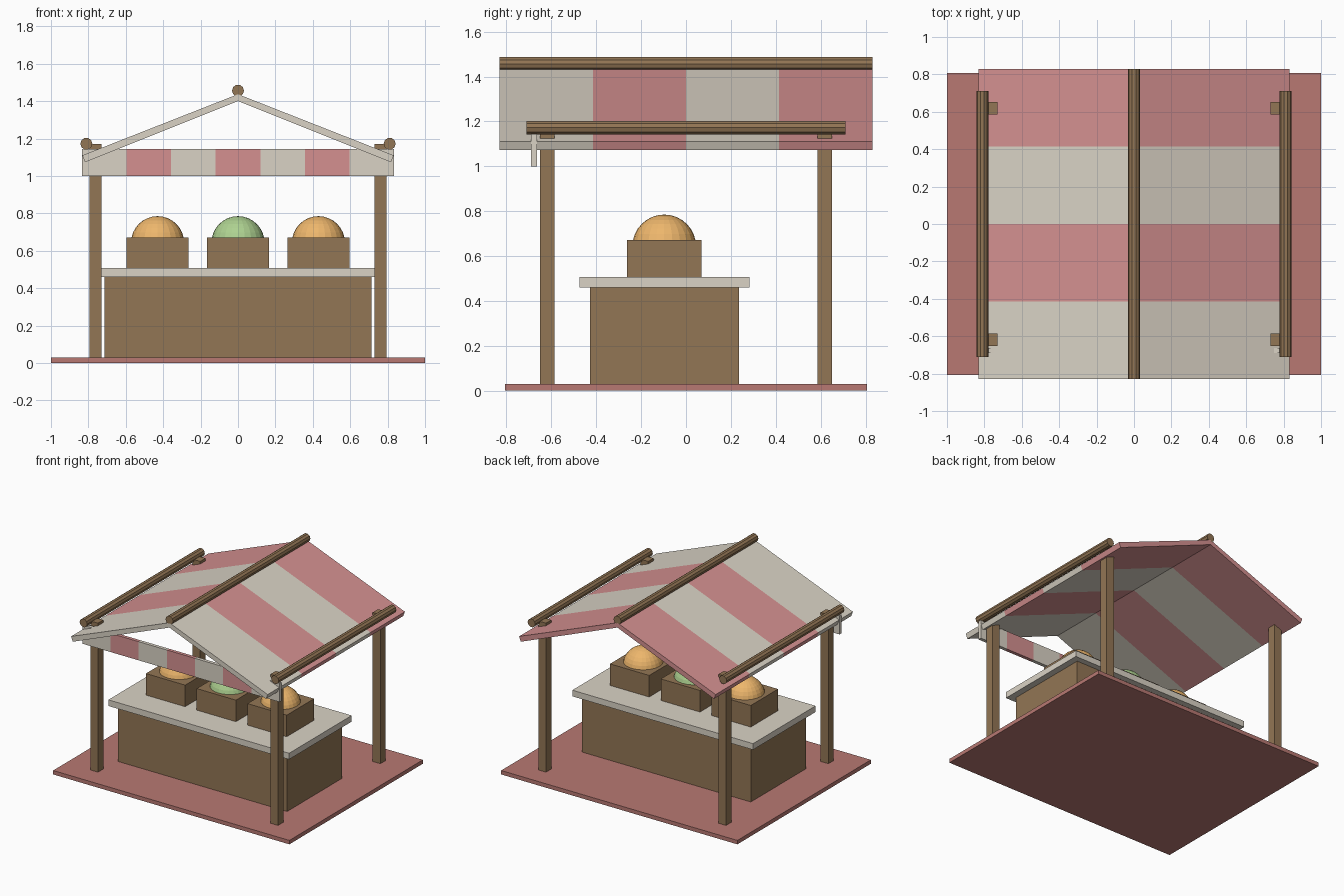
import bpy, bmesh, math

if "Cube" in bpy.data.objects:
    bpy.data.objects.remove(bpy.data.objects["Cube"])


def material(name, rgb):
    m = bpy.data.materials.new(name)
    m.diffuse_color = (*rgb, 1)
    m.use_nodes = True
    m.node_tree.nodes["Principled BSDF"].inputs["Base Color"].default_value = m.diffuse_color
    return m


WOOD = material("wood", (0.29, 0.18, 0.09))
CREAM = material("cream", (0.70, 0.65, 0.56))
PINK = material("pink", (0.66, 0.28, 0.28))
RED = material("floor_red", (0.48, 0.19, 0.17))
ORANGE = material("orange", (0.85, 0.47, 0.15))
GREEN = material("green", (0.42, 0.64, 0.28))


def finish(name, bm, mats):
    me = bpy.data.meshes.new(name)
    bmesh.ops.recalc_face_normals(bm, faces=bm.faces)
    bm.to_mesh(me)
    bm.free()
    for m in mats:
        me.materials.append(m)
    ob = bpy.data.objects.new(name, me)
    bpy.context.collection.objects.link(ob)
    return ob


def box(name, x, y, z, mat):
    bm = bmesh.new()
    bmesh.ops.create_cube(bm, size=1)
    for v in bm.verts:
        for i, (lo, hi) in enumerate((x, y, z)):
            v.co[i] = lo if v.co[i] < 0 else hi
    return finish(name, bm, [mat])


def extrude_y(name, profile, y0, y1, mat):
    bm = bmesh.new()
    face = bm.faces.new([bm.verts.new((x, y0, z)) for x, z in profile])
    new = bmesh.ops.extrude_face_region(bm, geom=[face], use_keep_orig=True)["geom"]
    for v in new:
        if isinstance(v, bmesh.types.BMVert):
            v.co.y = y1
    return finish(name, bm, [mat])


def pole(name, x, z, half, r=0.032, sides=10):
    pts = [(x + r * math.cos(2 * math.pi * i / sides),
            z + r * math.sin(2 * math.pi * i / sides)) for i in range(sides)]
    return extrude_y(name, pts, -half, half, WOOD)


# floor and counter
box("floor", (-1, 1), (-0.807, 0.807), (0, 0.03), RED)
box("counter_body", (-0.715, 0.715), (-0.427, 0.237), (0.03, 0.46), WOOD)
box("counter_top", (-0.765, 0.765), (-0.475, 0.282), (0.46, 0.507), CREAM)

# corner posts and eave poles
for side, s in (("left", -1), ("right", 1)):
    xs = sorted((s * 0.73, s * 0.795))
    for end, t in (("front", -1), ("back", 1)):
        box(f"{end}_{side}_post", xs, sorted((t * 0.586, t * 0.651)), (0.03, 1.17), WOOD)
    pole(f"{side}_eave_pole", s * 0.811, 1.172, 0.711)

# striped gable roof, one slope strip at a time
for side, s in (("left", -1), ("right", 1)):
    slope = [(0, 1.437), (s * 0.832, 1.11), (s * 0.818, 1.073), (0, 1.4)]
    for i in range(4):
        y = -0.83 + 0.415 * i
        extrude_y(f"{side}_roof_stripe_{i + 1}", slope, y, y + 0.415, (CREAM, PINK)[i % 2])
pole("ridge_pole", 0, 1.456, 0.83)

# striped front valance
w = 1.67 / 7
for i in range(7):
    x = -0.835 + w * i
    box(f"valance_stripe_{i + 1}", (x, x + w), (-0.69, -0.664), (1.0, 1.143), (CREAM, PINK)[i % 2])

# crates with heaped produce
for name, cx, mat in (("left", -0.43, ORANGE), ("middle", 0, GREEN), ("right", 0.43, ORANGE)):
    box(f"{name}_crate", (cx - 0.166, cx + 0.166), (-0.262, 0.068), (0.507, 0.672), WOOD)
    bm = bmesh.new()
    bmesh.ops.create_uvsphere(bm, u_segments=24, v_segments=16, radius=0.142)
    bmesh.ops.translate(bm, verts=bm.verts, vec=(cx, -0.097, 0.643))
    finish(f"{name}_produce", bm, [mat])
